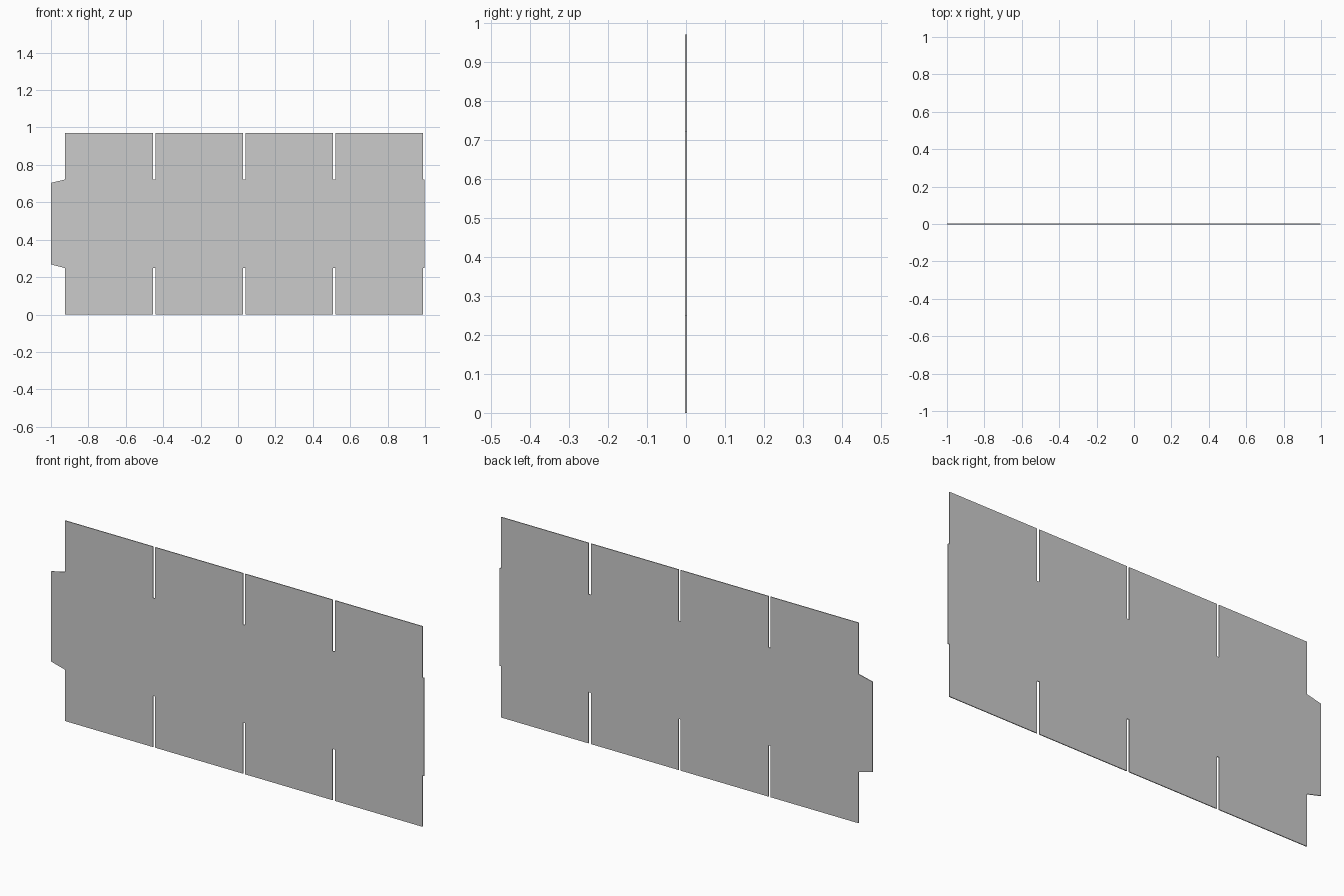
import bpy
import bmesh

if "Cube" in bpy.data.objects:
    bpy.data.objects.remove(bpy.data.objects["Cube"])

# Flat box blank: four panels in a row, flaps above and below, glue tab at left
HEIGHT = 0.97
FOLD_LOW, FOLD_HIGH = 0.248, 0.722
THICK = 0.004
FLAPS = [(-0.924, -0.454), (-0.442, 0.027), (0.039, 0.508), (0.521, 0.990)]
TAB_LOW, TAB_HIGH = 0.268, 0.704

bm = bmesh.new()


def quad(x0, x1, left, right):
    """Face between x0 and x1; left and right are (low z, high z)."""
    pts = [(x0, left[0]), (x1, right[0]), (x1, right[1]), (x0, left[1])]
    bm.faces.new([bm.verts.new((x, -THICK / 2, z)) for x, z in pts])


mid = (FOLD_LOW, FOLD_HIGH)

# Tapered glue tab
quad(-1.0, FLAPS[0][0], (TAB_LOW, TAB_HIGH), mid)

# Panels with flaps, and the strips of board between the slots
next_starts = [f[0] for f in FLAPS[1:]] + [0.997]
for (x0, x1), x2 in zip(FLAPS, next_starts):
    quad(x0, x1, mid, mid)
    quad(x1, x2, mid, mid)
    for span in ((0, FOLD_LOW), (FOLD_HIGH, HEIGHT)):
        quad(x0, x1, span, span)

bmesh.ops.remove_doubles(bm, verts=bm.verts[:], dist=0.0005)

# Give the sheet its board thickness
ext = bmesh.ops.extrude_face_region(bm, geom=bm.faces[:], use_keep_orig=True)
moved = [v for v in ext["geom"] if isinstance(v, bmesh.types.BMVert)]
bmesh.ops.translate(bm, verts=moved, vec=(0, THICK, 0))
bmesh.ops.recalc_face_normals(bm, faces=bm.faces[:])

mesh = bpy.data.meshes.new("box_blank")
bm.to_mesh(mesh)
bm.free()
bpy.context.collection.objects.link(bpy.data.objects.new("box_blank", mesh))
